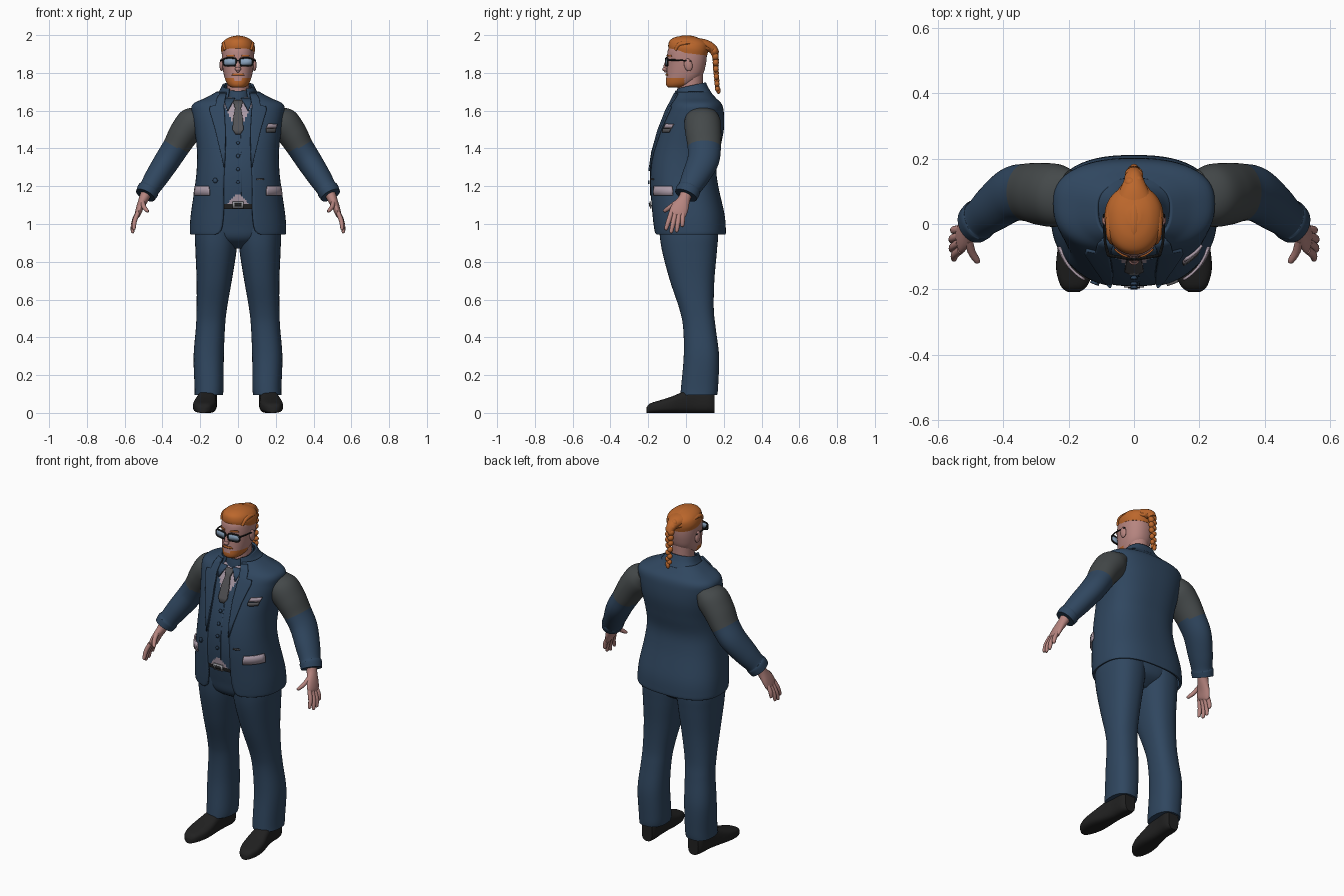
import bpy, bmesh, math
from mathutils import Vector, Matrix, Euler


def mat(name, r, g, b):
    m = bpy.data.materials.new(name)
    m.diffuse_color = (r, g, b, 1)
    return m


NAVY = mat("navy cloth", 0.029, 0.062, 0.115)
BAND = mat("grey sleeve band", 0.058, 0.066, 0.068)
SKIN = mat("skin", 0.47, 0.235, 0.215)
HAIR = mat("orange hair", 0.50, 0.135, 0.025)
SHIRT = mat("pale shirt", 0.40, 0.32, 0.38)
TIE = mat("grey tie", 0.085, 0.085, 0.092)
BLACK = mat("black leather", 0.015, 0.015, 0.015)
LENS = mat("blue glass", 0.25, 0.36, 0.50)
METAL = mat("grey metal", 0.30, 0.30, 0.32)


def finish(name, bm, mats, rule=None, mirror=False, thick=0):
    bmesh.ops.recalc_face_normals(bm, faces=bm.faces)
    for f in bm.faces:
        f.smooth = True
        if rule:
            f.material_index = rule(f.calc_center_median())
    me = bpy.data.meshes.new(name)
    bm.to_mesh(me)
    bm.free()
    ob = bpy.data.objects.new(name, me)
    bpy.context.collection.objects.link(ob)
    for m in mats:
        me.materials.append(m)
    if thick:
        s = ob.modifiers.new("thickness", 'SOLIDIFY')
        s.thickness, s.offset = thick, 0
    if mirror:
        ob.modifiers.new("mirror", 'MIRROR').use_mirror_merge = False
    return ob


def smooth(rows, sub=6):
    """Catmull-Rom interpolation of number rows."""
    out = []
    for i in range(len(rows) - 1):
        a, b, c, d = rows[max(i - 1, 0)], rows[i], rows[i + 1], rows[min(i + 2, len(rows) - 1)]
        for k in range(sub):
            t = k / sub
            out.append([q + 0.5 * t * (r - p + t * (2*p - 5*q + 4*r - s + t * (3*(q - r) + s - p)))
                        for p, q, r, s in zip(a, b, c, d)])
    return out + [list(rows[-1])]


def skin_rings(rings, closed=True, caps=True):
    bm = bmesh.new()
    vs = [[bm.verts.new(p) for p in r] for r in rings]
    n = len(vs[0])
    for a, b in zip(vs, vs[1:]):
        for j in range(n if closed else n - 1):
            k = (j + 1) % n
            bm.faces.new((a[j], a[k], b[k], b[j]))
    if closed and caps:
        bm.faces.new(vs[0])
        bm.faces.new(vs[-1])
    return bm


def se(t, e):
    c, s = math.cos(t), math.sin(t)
    return (math.copysign(abs(s) ** (2 / e), s), math.copysign(abs(c) ** (2 / e), c))


def body(name, rows, mats, e=2.5, n=64, sub=6, tilt=0, opened=False, caps=True, **kw):
    """Upright loft; a row is z, half width, front y, back y, (centre x or opening half width)."""
    rings = []
    for r in smooth([tuple(r) + (0,) * (5 - len(r)) for r in rows], sub):
        z, rx, yf, yb, w = r
        cy, cx = yf + 0.55 * (yb - yf), 0 if opened else w
        t0 = math.asin(min(1, w / rx) ** (e / 2)) if opened else 0
        ring = []
        for j in range(n + 1 if opened else n):
            s, c = se(t0 + (2 * math.pi - 2 * t0) * j / n, e)
            y = cy + (yf - cy) * c if c > 0 else cy - (yb - cy) * c
            ring.append((cx + rx * s, y, z + tilt * y))
        rings.append(ring)
    return finish(name, skin_rings(rings, not opened, caps), mats, **kw)


def tube(name, rows, mats, ref=(0, 1, 0), n=24, sub=6, e=2, **kw):
    """Sweep; a row is x, y, z, radius along ref, radius across."""
    pts = smooth(rows, sub)
    ref, rings = Vector(ref), []
    for i, r in enumerate(pts):
        T = (Vector(pts[min(i + 1, len(pts) - 1)][:3]) - Vector(pts[max(i - 1, 0)][:3])).normalized()
        u = (ref - T * ref.dot(T)).normalized()
        v = T.cross(u)
        sc = [se(2 * math.pi * j / n, e) for j in range(n)]
        rings.append([Vector(r[:3]) + u * r[3] * c + v * r[4] * s for s, c in sc])
    return finish(name, skin_rings(rings), mats, **kw)


def patch(name, surface, rows, m, off=0.006, e=2.5, thick=0.008, **kw):
    """Thin plate lying on a loft's front; a row is z, x start, x end."""
    base = smooth([tuple(r[:4]) for r in surface])
    grid = []
    for z, x0, x1 in rows:
        i = next((i for i in range(len(base) - 2) if base[i + 1][0] >= z), len(base) - 2)
        a, b = base[i], base[i + 1]
        t = (z - a[0]) / (b[0] - a[0])
        _, rx, yf, yb = [p + (q - p) * t for p, q in zip(a, b)]
        cy = yf + 0.55 * (yb - yf)
        line = []
        for k in range(11):
            x = x0 + (x1 - x0) * k / 10
            q = max(0, 1 - abs(x / (rx + off)) ** e) ** (1 / e)
            line.append((x, cy - (cy - yf + off) * q, z))
        grid.append(line)
    return finish(name, skin_rings(grid, closed=False), [m], thick=thick, **kw)


def blob(name, c, r, m, rot=(0, 0, 0), **kw):
    bm = bmesh.new()
    M = Matrix.LocRotScale(Vector(c), Euler(rot), Vector(r))
    bmesh.ops.create_uvsphere(bm, u_segments=20, v_segments=12, radius=1, matrix=M)
    return finish(name, bm, [m], **kw)


# Trousers, belt and shoes
body("trouser_leg", [(.095, .075, -.03, .165, .155), (.14, .077, -.026, .17, .153),
     (.3, .08, -.012, .175, .155), (.45, .077, -.015, .157, .146), (.55, .08, -.035, .147, .139),
     (.7, .093, -.085, .15, .126), (.85, .108, -.125, .163, .117), (.95, .113, -.14, .17, .114),
     (1.05, .1, -.145, .16, .11)], [NAVY], e=2.3, n=40, mirror=True)
body("trouser_hips", [(.87, .05, -.05, .09), (.92, .16, -.125, .155), (1, .21, -.148, .165),
     (1.1, .208, -.168, .15)], [NAVY])
body("belt", [(1.08, .212, -.176, .155), (1.122, .21, -.18, .152)], [BLACK], sub=1)
shoe = [(-.208, .185, .018, .03), (-.19, .184, .04, .05), (-.14, .18, .058, .066), (-.08, .174, .06, .085),
        (-.02, .167, .052, .11), (.05, .16, .045, .135), (.12, .156, .046, .135), (.152, .154, .034, .12)]
rings = [[(cx + rx * s, y, h / 2 + h / 2 * c) for s, c in [se(math.pi * j / 16, 3) for j in range(32)]]
         for y, cx, rx, h in smooth(shoe)]
finish("shoe", skin_rings(rings), [BLACK], mirror=True)

# Waistcoat with the shirt showing above and below
vest = [(1.105, .205, -.182, .15), (1.2, .2, -.19, .145), (1.3, .195, -.187, .14), (1.4, .195, -.168, .155),
        (1.5, .205, -.136, .17), (1.58, .21, -.104, .17), (1.63, .19, -.08, .15), (1.67, .09, -.058, .11)]


def vest_rule(c):
    front = c.y < 0
    top = c.z > 1.475 and abs(c.x) < (c.z - 1.475) * 0.48
    return 1 if front and (top or c.z < 1.165 - abs(c.x)) else 0


body("waistcoat", vest, [NAVY, SHIRT], n=160, sub=10, rule=vest_rule)
for z in (1.43, 1.36, 1.29, 1.22):
    patch("waistcoat_button", vest, [(z - .009, -.005, .005), (z, -.01, .01), (z + .009, -.005, .005)], NAVY)
patch("waistcoat_seam", vest, [(1.15, .016, .019), (1.3, .016, .019), (1.47, .012, .015)], NAVY, off=.001)
patch("belt_buckle", vest, [(1.083, -.03, .03), (1.119, -.03, .03)], METAL, off=.007)
patch("buckle_hole", vest, [(1.092, -.019, .019), (1.11, -.019, .019)], BLACK, off=.011)
patch("tie", vest, [(1.475, -.012, .012), (1.5, -.029, .029), (1.56, -.025, .025), (1.615, -.015, .015),
      (1.62, -.019, .019), (1.655, -.026, .026)], TIE, off=.008)

# Jacket, open at the front
jacket = [(.945, .246, -.163, .203, .125), (.965, .249, -.167, .205, .09), (1.05, .244, -.176, .198, .076),
          (1.2, .222, -.188, .165, .075), (1.3, .212, -.184, .155, .07), (1.4, .212, -.167, .175, .065),
          (1.5, .225, -.137, .194, .066), (1.58, .238, -.106, .195, .072), (1.63, .235, -.082, .185, .075),
          (1.662, .17, -.066, .155, .07), (1.695, .11, -.054, .125, .06)]
body("jacket", jacket, [NAVY], opened=True, n=96, thick=.012)
body("jacket_collar", [(1.655, .125, -.066, .135, .06), (1.69, .095, -.056, .115, .05),
     (1.725, .078, -.05, .1, .045)], [NAVY], opened=True, tilt=.22, thick=.012)
patch("lapel", jacket, [(1.3, .07, .074), (1.38, .066, .092), (1.5, .066, .12), (1.6, .072, .15),
      (1.622, .074, .147), (1.626, .074, .118), (1.66, .068, .112), (1.69, .062, .095)],
      NAVY, off=.012, thick=.01, mirror=True)
patch("pocket_flap", jacket, [(1.15, .15, .232), (1.175, .15, .23), (1.2, .155, .226)], SHIRT, off=.013, mirror=True)
patch("chest_pocket", jacket, [(1.485, .15, .195), (1.505, .15, .2)], TIE, off=.012)
patch("pocket_square", jacket, [(1.507, .15, .2), (1.53, .16, .208)], SHIRT, off=.01)
patch("jacket_button", jacket, [(1.217, -.125, -.115), (1.23, -.133, -.107), (1.243, -.125, -.115)], NAVY, off=.01)
patch("button_loop", jacket, [(1.232, .1, .135), (1.24, .1, .135)], TIE, off=.009)


# Sleeves with grey upper bands
def sleeve_rule(c):
    return 1 if (c.x - .33) * .5 - (c.z - 1.41) * .87 < 0 else 0


tube("sleeve", [(.195, .085, 1.58, .08, .05), (.237, .087, 1.54, .096, .083), (.285, .092, 1.48, .095, .08),
     (.33, .097, 1.405, .088, .071), (.375, .09, 1.335, .084, .068), (.43, .05, 1.25, .073, .062),
     (.468, .018, 1.19, .061, .055), (.476, .012, 1.178, .065, .059), (.49, 0, 1.152, .062, .055)],
     [NAVY, BAND], n=40, sub=8, rule=sleeve_rule, mirror=True)

# Hands
tube("palm", [(.48, .008, 1.18, .034, .03), (.498, -.008, 1.135, .032, .026), (.518, -.03, 1.09, .045, .02),
     (.53, -.045, 1.055, .046, .016), (.533, -.05, 1.042, .038, .01)], [SKIN], mirror=True)
for a, b in (((.53, -.078, 1.06), (.553, -.108, .968)), ((.534, -.058, 1.05), (.56, -.08, .952)),
             ((.534, -.037, 1.05), (.561, -.05, .957)), ((.53, -.016, 1.06), (.556, -.02, .985)),
             ((.505, -.05, 1.115), (.478, -.118, 1.065))):
    p, q = Vector(a), Vector(b)
    m = p.lerp(q, .5) + Vector((.006, 0, 0))
    tube("finger", [(*p, .013, .012), (*m, .0125, .012), (*p.lerp(q, .92), .010, .009), (*q, .004, .004)],
         [SKIN], n=12, sub=4, mirror=True)

# Neck and shirt collar
body("neck", [(1.62, .06, -.045, .09), (1.7, .058, -.045, .088), (1.8, .06, -.04, .09)], [SKIN], e=2)
body("shirt_collar", [(1.635, .077, -.066, .1), (1.685, .068, -.06, .094), (1.715, .065, -.054, .09)],
     [NAVY], e=2.1, tilt=.2, caps=False, thick=.008)
patch("collar_point", vest, [(1.6, .052, .056), (1.63, .036, .068), (1.665, .016, .07)], NAVY, off=.012, mirror=True)

# Head with a short beard
head = [(1.722, .03, -.09, -.03), (1.73, .047, -.102, .01), (1.75, .062, -.107, .05), (1.79, .075, -.103, .088),
        (1.84, .083, -.1, .104), (1.89, .086, -.1, .11), (1.93, .082, -.092, .105), (1.965, .06, -.06, .08)]
body("head", head, [SKIN, HAIR], e=2.2, n=96, sub=8,
     rule=lambda c: 1 if c.y < -.01 and c.z < 1.772 - .012 * (abs(c.x) < .02) else 0)
patch("moustache", head, [(1.786, -.034, .034), (1.797, -.026, .026)], HAIR, off=.002, e=2.2, thick=.005)
patch("eyebrow", head, [(1.886, .018, .06), (1.895, .02, .056)], HAIR, off=.002, e=2.2, thick=.005, mirror=True)
blob("nose", (0, -.104, 1.835), (.014, .015, .034), SKIN, rot=(-.2, 0, 0))
blob("nose_tip", (0, -.112, 1.82), (.016, .014, .012), SKIN)
blob("ear", (.087, .012, 1.842), (.011, .022, .034), SKIN, rot=(.2, 0, 0), mirror=True)

# Glasses
frame = []
for j in range(25):
    s, c = se(2 * math.pi * j / 24, 3.5)
    frame.append((.043 + .035 * s, -.108 + .006 * (s + 1), 1.858 + .021 * c, .0045, .0045))
tube("glasses_rim", frame, [BLACK], n=8, sub=2, mirror=True)
bm = bmesh.new()
bm.faces.new([bm.verts.new(p[:3]) for p in frame[:-1]])
finish("glasses_lens", bm, [LENS], thick=.003, mirror=True)
tube("glasses_arm", [(.078, -.096, 1.868, .005, .005), (.089, -.05, 1.868, .004, .004), (.091, .03, 1.862, .004, .004)],
     [BLACK], ref=(0, 0, 1), n=8, mirror=True)
tube("glasses_bridge", [(-.012, -.107, 1.865, .004, .004), (.012, -.107, 1.865, .004, .004)], [BLACK], n=8)

# Swept-back hair and braid
body("hair_cap", [(1.905, .087, -.09, .112), (1.935, .09, -.094, .118), (1.965, .08, -.083, .115),
     (1.986, .055, -.048, .09), (1.997, .02, 0, .045)], [HAIR], e=2.1, tilt=-.12)
for x in (0, .035, .066):
    h = 1.985 - x * x * 7
    tube("hair_strand", [(x, -.082 + x * .4, h - .035, .008, .01), (x * 1.05, -.03, h - .002, .012, .016),
         (x, .04, h - .003, .012, .017), (x * .5, .1, 1.95 - x * .3, .012, .016), (0, .14, 1.93, .012, .015)],
         [HAIR], ref=(0, 0, 1), n=12, mirror=x > 0)
tube("braid_root", [(0, .05, 1.95, .07, .035), (0, .1, 1.945, .046, .032), (0, .14, 1.928, .028, .025),
     (0, .155, 1.9, .022, .022)], [HAIR], ref=(1, 0, 0))
path = smooth([(.125, 1.945), (.15, 1.915), (.157, 1.87), (.158, 1.82), (.163, 1.76), (.166, 1.715)], 3)
for i, (y, z) in enumerate(path):
    s = 1 if i % 2 else -1
    k = 1 - .025 * i
    blob("braid_lock", (.009 * s * k, y, z), (.021 * k, .02 * k, .023 * k), HAIR, rot=(0, .5 * s, 0))
blob("braid_end", (0, .172, 1.707), (.012, .012, .018), HAIR)

# Keep hard edges crisp
bpy.ops.object.select_all(action='SELECT')
bpy.context.view_layer.objects.active = bpy.data.objects["jacket"]
bpy.ops.object.shade_smooth_by_angle(angle=math.radians(40))
